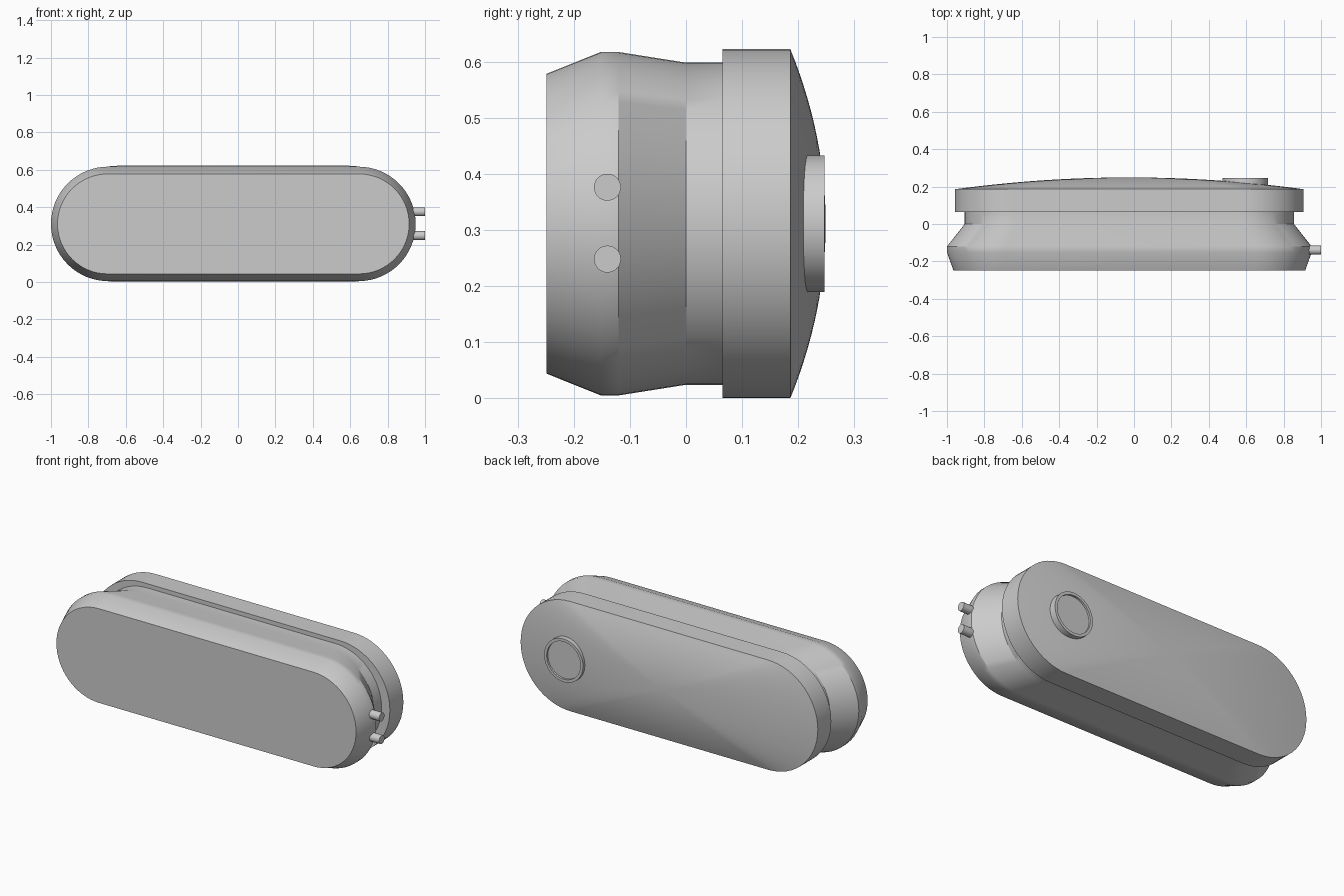
import bpy, bmesh, math
from mathutils import Matrix, Vector

cube = bpy.data.objects.get("Cube")
if cube:
    bpy.data.objects.remove(cube, do_unlink=True)

CX, CZ = -0.025, 0.311

grey = bpy.data.materials.new("plain grey")
grey.use_nodes = True
COLOUR = (0.6, 0.6, 0.6, 1)
grey.diffuse_color = COLOUR
grey.node_tree.nodes["Principled BSDF"].inputs["Base Color"].default_value = COLOUR


def finish(name, bm):
    """Turn a bmesh into a shaded object."""
    bmesh.ops.recalc_face_normals(bm, faces=bm.faces)
    mesh = bpy.data.meshes.new(name)
    bm.to_mesh(mesh)
    bm.free()
    mesh.materials.append(grey)
    obj = bpy.data.objects.new(name, mesh)
    bpy.context.collection.objects.link(obj)
    bpy.ops.object.select_all(action='DESELECT')
    obj.select_set(True)
    bpy.context.view_layer.objects.active = obj
    bpy.ops.object.shade_smooth_by_angle(angle=math.radians(30))
    return obj


def stadium(bm, y, half_w, half_h, steps=32):
    """Ring of vertices: two half circles joined by straight sides."""
    straight = half_w - half_h
    ring = []
    for side in (1, -1):
        for i in range(steps + 1):
            a = math.pi * (i / steps - 0.5)
            x = side * (straight + half_h * math.cos(a))
            z = side * half_h * math.sin(a)
            ring.append(bm.verts.new((CX + x, y, CZ + z)))
    return ring


def bridge(bm, a, b):
    for i in range(len(a)):
        j = (i + 1) % len(a)
        bm.faces.new((a[i], a[j], b[j], b[i]))


def loft(bm, sections):
    rings = [stadium(bm, *s) for s in sections]
    for a, b in zip(rings, rings[1:]):
        bridge(bm, a, b)
    bm.faces.new(rings[0])
    return rings[-1]


# Flared body with a narrower neck
bm = bmesh.new()
last = loft(bm, [(-0.249, 0.94, 0.267), (-0.152, 0.975, 0.306),
                 (-0.12, 0.975, 0.306), (0, 0.88, 0.287), (0.066, 0.88, 0.287)])
bm.faces.new(last)
finish("body", bm)

# Wider back cover with a shallow domed face
W, H, RIM, RISE, LEVELS = 0.932, 0.311, 0.186, 0.063, 14
bm = bmesh.new()
ring = loft(bm, [(0.065, W, H), (RIM, W, H)])
for k in range(1, LEVELS):
    s = 1 - k / LEVELS
    inner = stadium(bm, RIM + RISE * (1 - s * s), W * s, H * s)
    bridge(bm, ring, inner)
    ring = inner
tip = bm.verts.new((CX, RIM + RISE, CZ))
for i in range(len(ring)):
    bm.faces.new((ring[i], ring[(i + 1) % len(ring)], tip))
finish("domed_cover", bm)

# Round button with a raised rim, turned about the y axis
bm = bmesh.new()
profile = [(0, 0.2), (0.122, 0.2), (0.122, 0.247), (0.106, 0.247), (0.106, 0.236), (0, 0.236)]
verts = [bm.verts.new((0.595 + r, y, CZ)) for r, y in profile]
edges = [bm.edges.new(pair) for pair in zip(verts, verts[1:])]
bmesh.ops.spin(bm, geom=verts + edges, cent=Vector((0.595, 0, CZ)), axis=Vector((0, 1, 0)),
               angle=math.tau, steps=64, use_merge=True)
bmesh.ops.remove_doubles(bm, verts=bm.verts, dist=0.0001)
finish("button", bm)

# Two pins on the left end
for name, z in (("upper_pin", 0.376), ("lower_pin", 0.248)):
    bm = bmesh.new()
    place = Matrix.Translation((0.96, -0.14, z)) @ Matrix.Rotation(math.pi / 2, 4, 'Y')
    bmesh.ops.create_cone(bm, cap_ends=True, segments=32, radius1=0.024, radius2=0.024,
                          depth=0.08, matrix=place)
    finish(name, bm)
